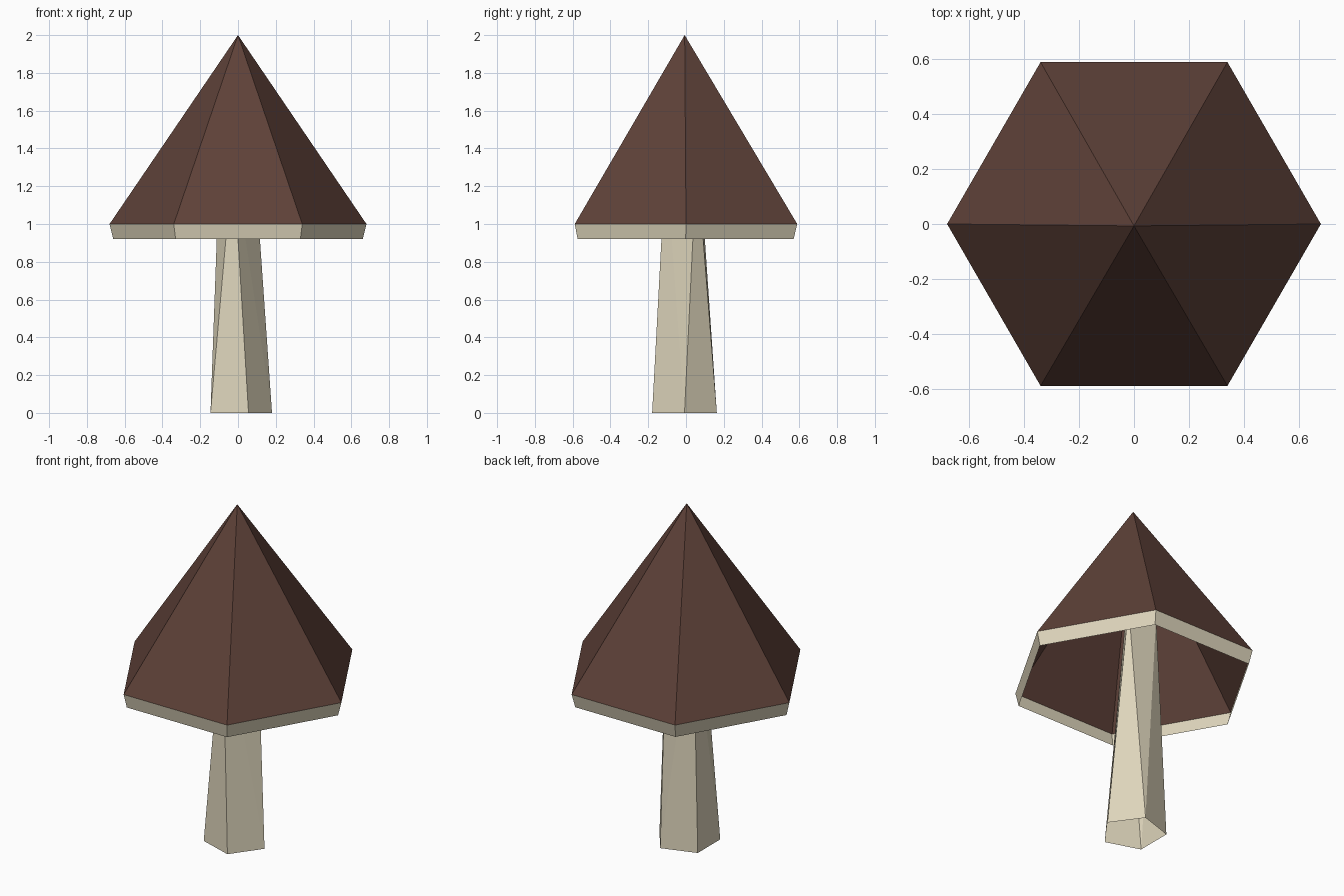
import bpy, bmesh
from math import cos, sin, radians

if "Cube" in bpy.data.objects:
    bpy.data.objects.remove(bpy.data.objects["Cube"])


def material(name, colour):
    m = bpy.data.materials.new(name)
    m.diffuse_color = (*colour, 1)
    m.use_nodes = True
    m.node_tree.nodes["Principled BSDF"].inputs["Base Color"].default_value = m.diffuse_color
    return m


def ring(bm, sides, radius, z, y=0.0):
    return [bm.verts.new((radius * cos(radians(360 * i / sides)),
                          y + radius * sin(radians(360 * i / sides)), z))
            for i in range(sides)]


def finish(bm, name, mats):
    mesh = bpy.data.meshes.new(name)
    bm.to_mesh(mesh)
    bm.free()
    for m in mats:
        mesh.materials.append(m)
    ob = bpy.data.objects.new(name, mesh)
    bpy.context.collection.objects.link(ob)
    return ob


brown = material("cap_brown", (0.112, 0.053, 0.040))
cream = material("stem_cream", (0.73, 0.665, 0.50))

# Cap: open six-sided cone
bm = bmesh.new()
base = ring(bm, 6, 0.68, 1.0)
tip = bm.verts.new((0, -0.007, 2.0))
for i in range(6):
    bm.faces.new((base[i], base[(i + 1) % 6], tip))
finish(bm, "mushroom_cap", [brown])

# Rim: thin open band under the cap
bm = bmesh.new()
low = ring(bm, 6, 0.66, 0.92, -0.002)
high = ring(bm, 6, 0.68, 1.0)
for i in range(6):
    j = (i + 1) % 6
    bm.faces.new((low[i], low[j], high[j], high[i]))
finish(bm, "cap_rim", [cream])

# Stem: five-sided foot narrowing to a three-cornered top inside the cap, ends open
bm = bmesh.new()
ring(bm, 5, 0.18, 0.0, -0.008)
for x, y in ((0.086, 0.057), (-0.097, 0.070), (-0.026, -0.107)):
    bm.verts.new((x, y, 1.35))
bmesh.ops.convex_hull(bm, input=bm.verts[:])
bmesh.ops.recalc_face_normals(bm, faces=bm.faces[:])
ends = [f for f in bm.faces if abs(f.normal.z) > 0.95]
bmesh.ops.delete(bm, geom=ends, context='FACES')
finish(bm, "stem", [cream])
